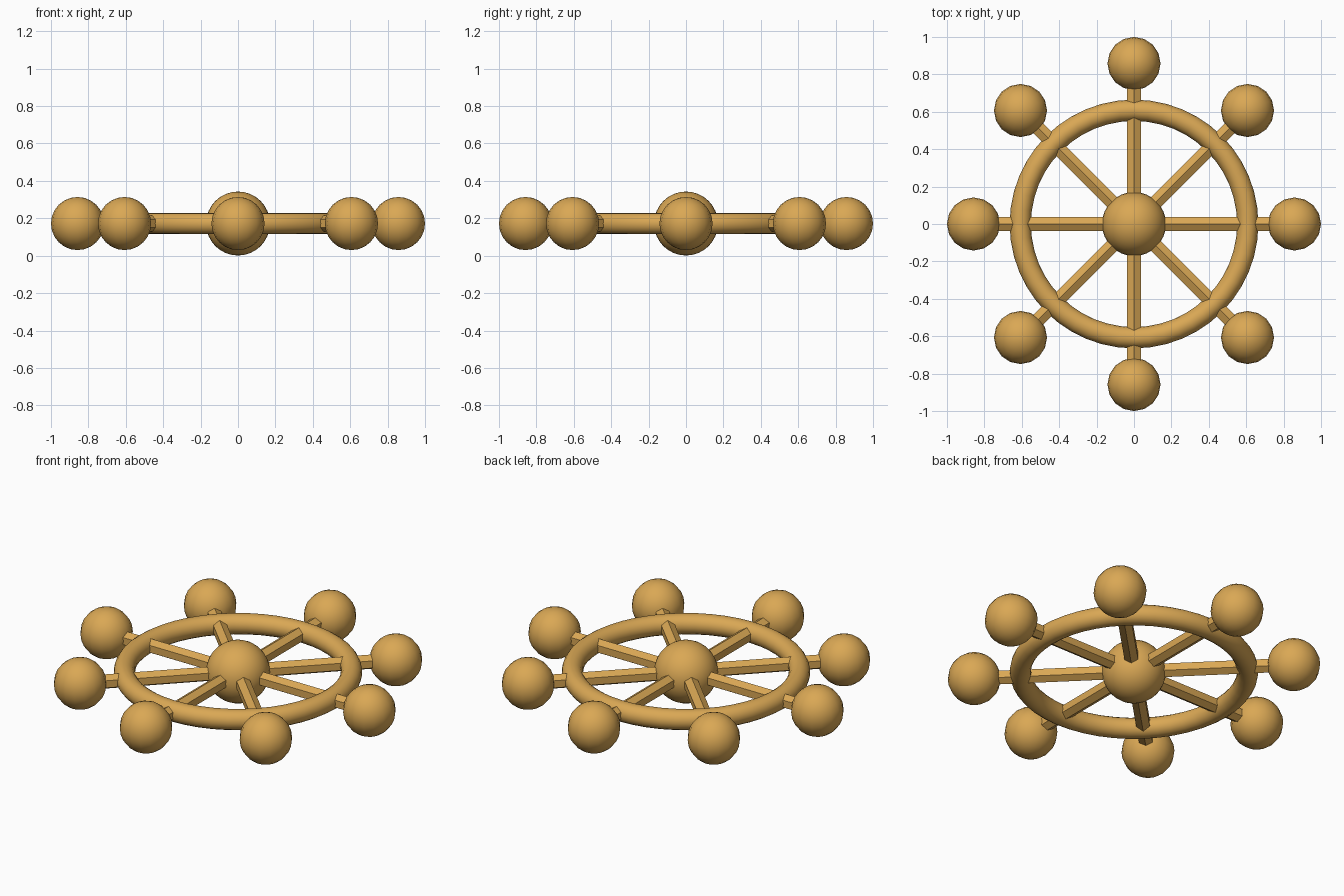
import bpy, math

if "Cube" in bpy.data.objects:
    bpy.data.objects.remove(bpy.data.objects["Cube"])

Z = 0.172          # mid height of the wheel
BALL_DIST = 0.858
BALL_R = 0.142

wood = bpy.data.materials.new("golden_wood")
wood.diffuse_color = (0.70, 0.39, 0.09, 1)
wood.use_nodes = True
wood.node_tree.nodes["Principled BSDF"].inputs["Base Color"].default_value = wood.diffuse_color


def finish(name, angle):
    ob = bpy.context.object
    ob.name = name
    ob.data.materials.append(wood)
    bpy.ops.object.shade_smooth_by_angle(angle=math.radians(angle))
    return ob


# hub
bpy.ops.mesh.primitive_uv_sphere_add(segments=32, ring_count=16, radius=0.171, location=(0, 0, Z))
finish("hub", 40)

# rim
bpy.ops.mesh.primitive_torus_add(major_radius=0.608, minor_radius=0.057,
                                 major_segments=48, minor_segments=16, location=(0, 0, Z))
finish("rim", 40)

# four six-sided bars running through the hub, ridge upwards, each with a ball at both ends
for i in range(4):
    a = i * math.pi / 4
    bpy.ops.mesh.primitive_cylinder_add(vertices=6, radius=0.042, depth=2 * BALL_DIST)
    bar = bpy.context.object
    for v in bar.data.vertices:      # lay the bar along x with a ridge on top
        x, y, z = v.co
        v.co = (z, x, y)
    bar.location = (0, 0, Z)
    bar.rotation_euler = (0, 0, a)
    finish(f"spoke_{i + 1}", 30)

for i in range(8):
    a = i * math.pi / 4
    bpy.ops.mesh.primitive_uv_sphere_add(
        segments=16, ring_count=12, radius=BALL_R, rotation=(0, 0, a),
        location=(BALL_DIST * math.cos(a), BALL_DIST * math.sin(a), Z))
    finish(f"handle_ball_{i + 1}", 40)
